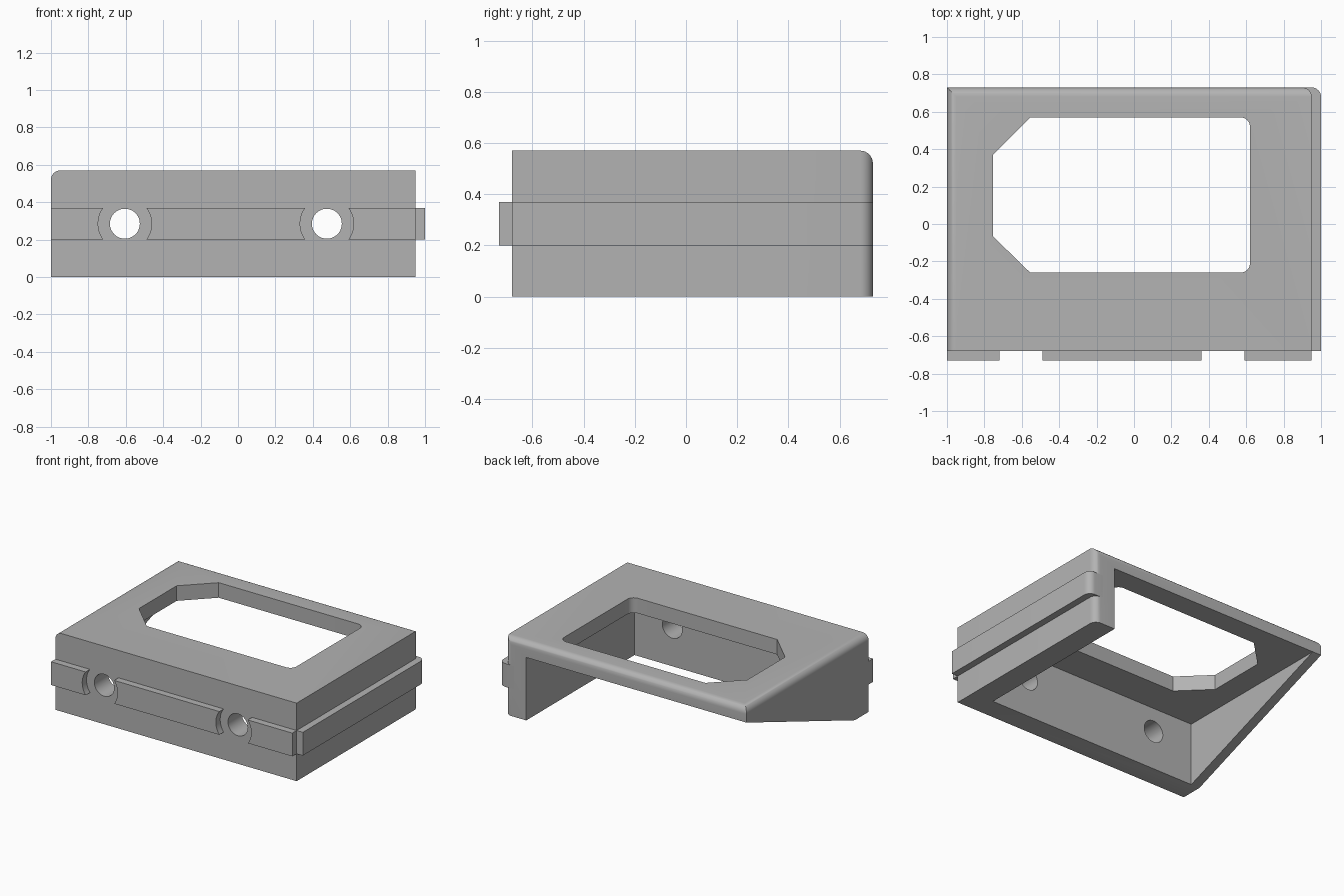
import bpy, bmesh, math
from mathutils import Vector

if "Cube" in bpy.data.objects:
    bpy.data.objects.remove(bpy.data.objects["Cube"], do_unlink=True)

grey = bpy.data.materials.new("plain grey")
grey.use_nodes = True
grey.diffuse_color = (0.45, 0.45, 0.45, 1)
grey.node_tree.nodes["Principled BSDF"].inputs["Base Color"].default_value = (0.45, 0.45, 0.45, 1)

HEIGHT, BACK, FRONT, LEFT, RIGHT = 0.57, 0.73, -0.68, 0.95, -1.0
RADIUS, PLATE, WALL = 0.05, 0.11, 0.16
RIB_LOW, RIB_HIGH, RIB_OUT = 0.2, 0.37, 0.05
HOLES, HOLE_Z = (-0.605, 0.475), 0.285


def finish(name, bm):
    bmesh.ops.recalc_face_normals(bm, faces=bm.faces)
    mesh = bpy.data.meshes.new(name)
    bm.to_mesh(mesh)
    bm.free()
    mesh.materials.append(grey)
    obj = bpy.data.objects.new(name, mesh)
    bpy.context.collection.objects.link(obj)
    return obj


def prism(name, points, lo, hi, axis="Z", rounded=None, segments=8):
    """Extrude a flat outline along an axis; round edges chosen by their midpoint."""
    place = {"X": lambda a, b, h: (h, a, b),
             "Y": lambda a, b, h: (a, h, b),
             "Z": lambda a, b, h: (a, b, h)}[axis]
    bm = bmesh.new()
    face = bm.faces.new([bm.verts.new(place(a, b, lo)) for a, b in points])
    grown = bmesh.ops.extrude_face_region(bm, geom=[face])["geom"]
    shift = Vector(place(0, 0, hi - lo))
    bmesh.ops.translate(bm, vec=shift, verts=[v for v in grown if isinstance(v, bmesh.types.BMVert)])
    bmesh.ops.recalc_face_normals(bm, faces=bm.faces)
    if rounded:
        edges = [e for e in bm.edges if rounded((e.verts[0].co + e.verts[1].co) / 2)]
        bmesh.ops.bevel(bm, geom=edges, offset=RADIUS, segments=segments,
                        profile=0.5, affect="EDGES", clamp_overlap=True)
    return finish(name, bm)


def box(name, x0, x1, y0, y1, z0, z1, rounded=None):
    return prism(name, [(x0, y0), (x1, y0), (x1, y1), (x0, y1)], z0, z1, "Z", rounded)


def disc(name, x, z, radius, y0, y1, sides=48):
    turns = [2 * math.pi * i / sides for i in range(sides)]
    return prism(name, [(x + radius * math.cos(t), z + radius * math.sin(t)) for t in turns], y0, y1, "Y")


def cut(target, cutter):
    mod = target.modifiers.new("cut", "BOOLEAN")
    mod.operation, mod.solver, mod.object = "DIFFERENCE", "EXACT", cutter
    activate(target)
    bpy.ops.object.modifier_apply(modifier=mod.name)
    bpy.data.objects.remove(cutter, do_unlink=True)


def activate(obj):
    bpy.ops.object.select_all(action="DESELECT")
    obj.select_set(True)
    bpy.context.view_layer.objects.active = obj


def near(a, b):
    return abs(a - b) < 0.001


# Housing: block rounded along the back top, right top and back left edges
def housing_edges(m):
    back, top = near(m.y, BACK), near(m.z, HEIGHT)
    return (back and top) or (top and near(m.x, RIGHT)) or (back and near(m.x, LEFT))


housing = box("housing", RIGHT, LEFT, FRONT, BACK, 0, HEIGHT, housing_edges)

# Hollow inside, leaving the top plate, two walls and a thin gusset
inner_front, inner_left, under = FRONT + WALL, LEFT - 0.17, HEIGHT - PLATE
cut(housing, box("hollow_cutter", RIGHT + 0.07, inner_left, inner_front, 1, -1, under))

# Slanted lower edge of the gusset
slope = under / (BACK - inner_front)
cut(housing, prism("slope_cutter", [(inner_front - 0.2 / slope, -0.2), (1, -0.2),
                                    (1, under), (BACK, under)],
                   RIGHT - 0.2, inner_left - 0.1, "X"))

# Window with chamfered corners on one side and rounded corners on the other
window = [(-0.755, -0.065), (-0.555, -0.26), (0.62, -0.26),
          (0.62, 0.57), (-0.555, 0.57), (-0.755, 0.37)]
cut(housing, prism("window_cutter", window, 0.3, 0.8, "Z",
                   lambda m: near(m.x, 0.62) and near(m.z, 0.55)))

# Screw holes through the front wall
for x in HOLES:
    cut(housing, disc("hole_cutter", x, HOLE_Z, 0.08, -0.9, -0.4))

# Front rib, cleared around each hole
front_rib = box("front_rib", RIGHT, LEFT, FRONT - RIB_OUT, FRONT, RIB_LOW, RIB_HIGH)
for x in HOLES:
    cut(front_rib, disc("clearance_cutter", x, HOLE_Z, 0.143, -0.9, -0.6))

# Side rib with its rounded back end
side_rib = box("side_rib", LEFT - 0.07, LEFT + RIB_OUT, FRONT, BACK, RIB_LOW, RIB_HIGH,
               lambda m: near(m.x, LEFT + RIB_OUT) and near(m.y, BACK))

for obj in (housing, front_rib, side_rib):
    activate(obj)
    bpy.ops.object.shade_smooth_by_angle(angle=math.radians(30))
